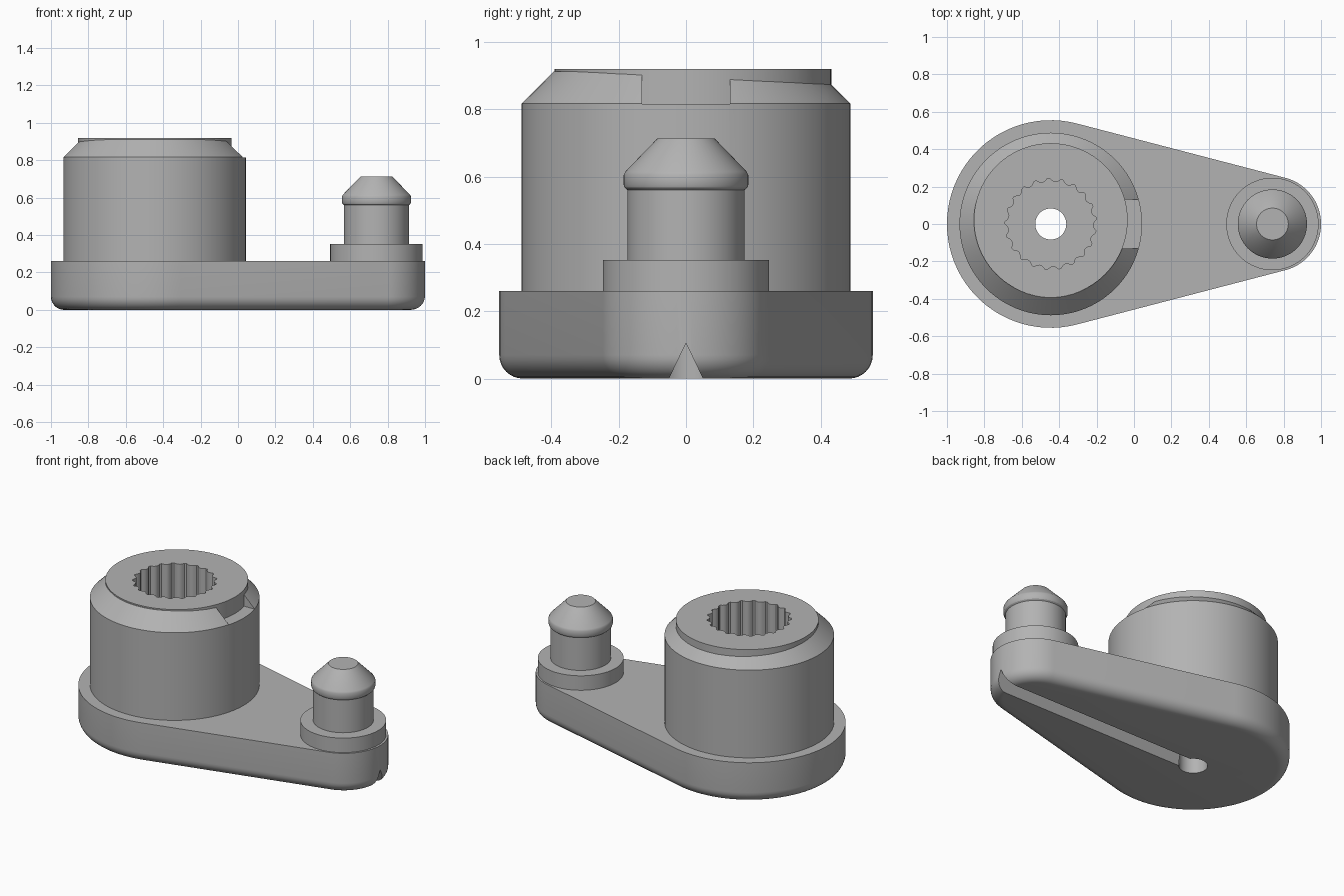
import bpy, bmesh, math
from math import cos, sin, pi

if "Cube" in bpy.data.objects:
    bpy.data.objects.remove(bpy.data.objects["Cube"], do_unlink=True)

HUB_X, PEG_X = -0.445, 0.745
BASE_TOP, SHOULDER, TOP = 0.26, 0.817, 0.92

grey = bpy.data.materials.new("plain grey")
grey.use_nodes = True
grey.diffuse_color = (0.45, 0.45, 0.45, 1)
grey.node_tree.nodes["Principled BSDF"].inputs["Base Color"].default_value = grey.diffuse_color


def loft(name, rings):
    """Skin a stack of equal-length rings and cap both ends."""
    bm = bmesh.new()
    loops = [[bm.verts.new(p) for p in ring] for ring in rings]
    n = len(loops[0])
    for a, b in zip(loops, loops[1:]):
        for i in range(n):
            j = (i + 1) % n
            bm.faces.new((a[i], a[j], b[j], b[i]))
    bm.faces.new(loops[0][::-1])
    bm.faces.new(loops[-1])
    bmesh.ops.recalc_face_normals(bm, faces=bm.faces)
    mesh = bpy.data.meshes.new(name)
    bm.to_mesh(mesh)
    bm.free()
    mesh.materials.append(grey)
    ob = bpy.data.objects.new(name, mesh)
    bpy.context.collection.objects.link(ob)
    return ob


def lathe(name, x, profile, y=0, n=96):
    return loft(name, [[(x + r * cos(2 * pi * i / n), y + r * sin(2 * pi * i / n), z)
                        for i in range(n)] for r, z in profile])


def boolean(target, tool, operation="DIFFERENCE"):
    """Apply a boolean and remove the tool."""
    tool.hide_render = True
    mod = target.modifiers.new(tool.name, "BOOLEAN")
    mod.operation, mod.object, mod.solver = operation, tool, "EXACT"
    bpy.context.view_layer.objects.active = target
    bpy.ops.object.modifier_apply(modifier=mod.name)
    bpy.data.objects.remove(tool, do_unlink=True)


def smooth(ob):
    bpy.ops.object.select_all(action="DESELECT")
    ob.select_set(True)
    bpy.context.view_layer.objects.active = ob
    bpy.ops.object.shade_smooth_by_angle(angle=math.radians(28))


# Tapered arm: two arcs joined by tangents, with a rounded lower edge
def arm_ring(inset, z, n=48):
    big, small = 0.555 - inset, 0.255 - inset
    t = math.acos((big - small) / (PEG_X - HUB_X))
    ring = []
    for x, r, start, end in ((HUB_X, big, t, 2 * pi - t), (PEG_X, small, -t, t)):
        for i in range(n + 1):
            a = start + (end - start) * i / n
            ring.append((x + r * cos(a), r * sin(a), z))
    return ring


ROUND = 0.07
rings = [arm_ring(ROUND * (1 - sin(a)), ROUND * (1 - cos(a)))
         for a in (pi / 2 * i / 8 for i in range(9))]
arm = loft("arm", rings + [arm_ring(0, BASE_TOP)])

# V groove under the arm, running from the screw hole to the tip
groove = loft("groove_cutter", [[(x, -0.06, -0.02), (x, 0.06, -0.02), (x, 0, 0.105)]
                                for x in (HUB_X, 1.2)])
boolean(arm, groove)
boolean(arm, lathe("arm_hole_cutter", HUB_X, [(0.083, -0.1), (0.083, 0.5)], n=48))

# Hub: chamfered cylinder, notched on one side, with an off-centre top disc
hub = lathe("hub", HUB_X, [(0.488, BASE_TOP), (0.488, SHOULDER), (0.393, 0.912)])
notch = loft("notch_cutter", [[(x, y, z) for x, y in ((-0.2, -0.13), (0.2, -0.13),
                                                     (0.2, 0.13), (-0.2, 0.13))]
                              for z in (SHOULDER - 0.002, 1.1)])
boolean(hub, notch)
disc = lathe("top_disc", HUB_X, [(0.411, 0.7), (0.411, TOP)], y=0.021)
boolean(hub, disc, "UNION")

# Splined socket above a through hole
TEETH = 21
wave = (0.226, 0.232, 0.244, 0.244, 0.232, 0.226)
steps = TEETH * len(wave)
spline = loft("spline_cutter", [[(HUB_X + wave[i % len(wave)] * cos(2 * pi * i / steps),
                                  wave[i % len(wave)] * sin(2 * pi * i / steps), z)
                                 for i in range(steps)] for z in (0.4, 1.1)])
boolean(hub, spline)
boolean(hub, lathe("hub_hole_cutter", HUB_X, [(0.083, 0.1), (0.083, 0.6)], n=48))

# Peg: flange, post, retaining lip and tapered tip
peg = lathe("peg", PEG_X - 0.005, [
    (0.247, BASE_TOP), (0.247, 0.352), (0.174, 0.352), (0.174, 0.56), (0.182, 0.567),
    (0.185, 0.575), (0.185, 0.605), (0.18, 0.615), (0.085, 0.713)], n=64)

for part in (arm, hub, peg):
    smooth(part)
